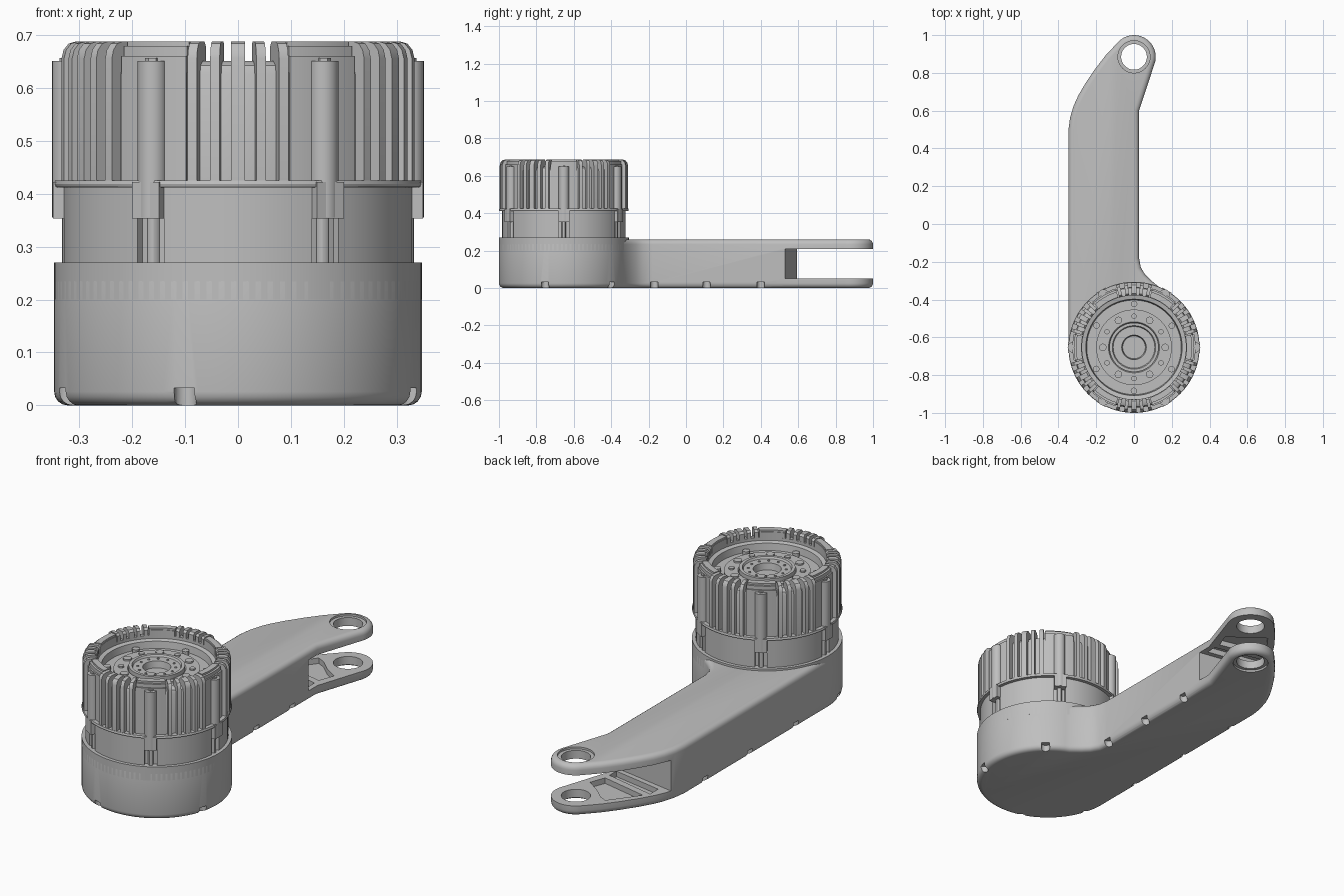
import bpy, bmesh, math
from math import sin, cos, pi, radians
from mathutils import Vector

cube = bpy.data.objects.get("Cube")
if cube:
    bpy.data.objects.remove(cube, do_unlink=True)

AXIS_Y = -0.653      # motor axis
EYE_Y = 0.885        # fork eye axis
R = 0.347            # base drum radius

metal = bpy.data.materials.new("grey metal")
metal.use_nodes = True
colour = (0.52, 0.52, 0.52, 1)
metal.diffuse_color = colour
metal.node_tree.nodes["Principled BSDF"].inputs["Base Color"].default_value = colour


def finish(bm, name, y=0.0):
    bmesh.ops.recalc_face_normals(bm, faces=bm.faces)
    mesh = bpy.data.meshes.new(name)
    bm.to_mesh(mesh)
    bm.free()
    mesh.materials.append(metal)
    ob = bpy.data.objects.new(name, mesh)
    ob.location.y = y
    bpy.context.collection.objects.link(ob)
    return ob


def smooth(ob):
    bpy.ops.object.select_all(action='DESELECT')
    ob.select_set(True)
    bpy.context.view_layer.objects.active = ob
    bpy.ops.object.shade_smooth_by_angle(angle=radians(30))


def extrude(bm, points, vec):
    """Solid from a planar polygon pushed along vec."""
    low = [bm.verts.new(p) for p in points]
    high = [bm.verts.new(Vector(p) + Vector(vec)) for p in points]
    bm.faces.new(low)
    bm.faces.new(high)
    n = len(low)
    for i in range(n):
        bm.faces.new((low[i], low[(i + 1) % n], high[(i + 1) % n], high[i]))


def prism(bm, points, z0, z1):
    extrude(bm, [(x, y, z0) for x, y in points], (0, 0, z1 - z0))


def arc(x, y, r, a0, a1, n):
    return [(x + r * cos(radians(a0 + (a1 - a0) * i / n)),
             y + r * sin(radians(a0 + (a1 - a0) * i / n))) for i in range(n + 1)]


def disc(bm, x, y, r, z0, z1, n=24):
    prism(bm, arc(x, y, r, 0, 360, n)[:-1], z0, z1)


def sector(bm, r0, r1, mid, half, z0, z1):
    prism(bm, arc(0, 0, r1, mid - half, mid + half, 10) +
          arc(0, 0, r0, mid + half, mid - half, 10), z0, z1)


def radial_plate(bm, profile, angle, width):
    """Upright plate with an (r, z) profile, standing along a radius."""
    a = radians(angle)
    out, side = Vector((cos(a), sin(a), 0)), Vector((-sin(a), cos(a), 0))
    pts = [out * r + side * (-width / 2) + Vector((0, 0, z)) for r, z in profile]
    extrude(bm, pts, side * width)


def lathe(name, profile, n=96):
    bm = bmesh.new()
    verts = [bm.verts.new((r, 0, z)) for r, z in profile]
    edges = [bm.edges.new(pair) for pair in zip(verts, verts[1:])]
    bmesh.ops.spin(bm, geom=verts + edges, axis=(0, 0, 1), cent=(0, 0, 0),
                   angle=2 * pi, steps=n)
    bmesh.ops.remove_doubles(bm, verts=bm.verts, dist=1e-5)
    return finish(bm, name, AXIS_Y)


# Arm slab: round base, straight beam and curved eye end
outline = arc(0, AXIS_Y, R, 180, 428, 64)
outline += [(0.088, -0.297), (0.058, -0.267), (0.036, -0.23), (0.027, -0.18),
            (0.027, 0.6)]
outline += arc(0, EYE_Y, 0.115, -22, 138, 28)
outline += [(-0.15, 0.893), (-0.21, 0.815), (-0.26, 0.74), (-0.295, 0.68),
            (-0.32, 0.625), (-0.338, 0.565), (-0.347, 0.5)]
bm = bmesh.new()
prism(bm, outline, 0, 0.26)
arm = finish(bm, "arm")
bevel = arm.modifiers.new("edge", 'BEVEL')
bevel.width, bevel.segments = 0.026, 4
bevel.limit_method, bevel.angle_limit = 'ANGLE', radians(60)

# Fork slot, plate pockets, eye bores and edge notches
cutters = []
bm = bmesh.new()
prism(bm, [(0.3, 0.482), (0.3, 1.2), (-0.6, 1.2), (-0.6, 0.64)], 0.052, 0.208)
cutters.append(finish(bm, "slot_cutter"))
bm = bmesh.new()
prism(bm, [(-0.27, 0.61), (0.0, 0.56), (0.0, 0.615), (-0.27, 0.675)], 0.024, 0.236)
prism(bm, [(-0.25, 0.705), (0.0, 0.65), (0.03, 0.73), (-0.04, 0.775), (-0.1, 0.83),
           (-0.14, 0.85)], 0.024, 0.236)
cutters.append(finish(bm, "pocket_cutter"))
bm = bmesh.new()
disc(bm, 0, EYE_Y, 0.068, -0.1, 0.4, 48)
cutters.append(finish(bm, "eye_cutter"))
bm = bmesh.new()
disc(bm, 0, EYE_Y, 0.085, -0.1, 0.01, 48)
disc(bm, 0, EYE_Y, 0.085, 0.25, 0.4, 48)
cutters.append(finish(bm, "eye_rim_cutter"))
bm = bmesh.new()
notches = [(0.02, y) for y in (-0.17, 0.11, 0.4)]
notches += [(-0.34, y) for y in (-0.39, -0.02, 0.34)]
notches += [((R - 0.007) * cos(radians(a)), AXIS_Y + (R - 0.007) * sin(radians(a)))
            for a in (48, -17, 253, 197)]
for x, y in notches:
    disc(bm, x, y, 0.021, -0.1, 0.033, 16)
cutters.append(finish(bm, "notch_cutter"))
for c in cutters:
    c.hide_render = True
    cut = arm.modifiers.new(c.name, 'BOOLEAN')
    cut.operation, cut.solver, cut.object = 'DIFFERENCE', 'EXACT', c
bpy.context.view_layer.update()
arm_mesh = bpy.data.meshes.new_from_object(
    arm.evaluated_get(bpy.context.evaluated_depsgraph_get()))
arm.modifiers.clear()
arm.data = arm_mesh
for c in cutters:
    bpy.data.objects.remove(c, do_unlink=True)
smooth(arm)

# Base drum top
smooth(lathe("base_drum", [(0, 0.2), (R, 0.2), (R, 0.27), (0, 0.27)]))

# Motor housing with its stepped, recessed face
smooth(lathe("motor_housing", [
    (0, 0.26), (0.314, 0.26), (0.314, 0.41), (0.345, 0.412), (0.347, 0.418),
    (0.345, 0.425), (0.32, 0.425), (0.32, 0.625), (0.314, 0.642), (0.3, 0.65),
    (0.275, 0.65), (0.275, 0.635), (0.255, 0.63), (0.25, 0.595), (0.2, 0.595),
    (0.2, 0.612), (0.135, 0.612), (0.13, 0.605), (0.13, 0.628), (0.115, 0.628),
    (0.11, 0.618), (0.065, 0.618), (0.06, 0.585), (0, 0.585)]))

# Cooling fins in six groups of five
bm = bmesh.new()
fin = [(0.275, 0.42), (0.343, 0.42), (0.343, 0.655), (0.339, 0.671),
       (0.329, 0.683), (0.315, 0.687), (0.285, 0.687), (0.275, 0.677)]
for group in range(30, 390, 60):
    for step in range(-2, 3):
        radial_plate(bm, fin, group + step * 7.3, 0.027 if step == 0 else 0.018)
smooth(finish(bm, "cooling_fins", AXIS_Y))

# Raised rim blocks, bolt columns and lugs between the fin groups
rim, columns, panels = bmesh.new(), bmesh.new(), bmesh.new()
for a in range(0, 360, 60):
    sector(rim, 0.275, 0.326, a, 12.5, 0.42, 0.66)
    sector(rim, 0.275, 0.319, a, 12.5, 0.66, 0.678)
    sector(rim, 0.278, 0.308, a, 12.5, 0.678, 0.687)
    x, y = 0.323 * cos(radians(a)), 0.323 * sin(radians(a))
    disc(columns, x, y, 0.028, 0.355, 0.65, 20)
    disc(columns, x, y, 0.014, 0.65, 0.656, 6)
    radial_plate(columns, [(0.3, 0.353), (0.349, 0.353), (0.349, 0.422), (0.3, 0.422)],
                 a, 0.058)
    disc(columns, x * 0.99, y * 0.99, 0.012, 0.27, 0.36, 12)
    sector(panels, 0.3, 0.33, a + 30, 25, 0.265, 0.411)
smooth(finish(rim, "rim_blocks", AXIS_Y))
smooth(finish(columns, "bolt_columns", AXIS_Y))
smooth(finish(panels, "neck_panels", AXIS_Y))

# Face bolts and hub ring
bm = bmesh.new()
for i in range(12):
    a = radians(i * 30)
    disc(bm, 0.165 * cos(a), 0.165 * sin(a), 0.014 if i % 2 else 0.02, 0.6, 0.62, 12)
    if i % 2 == 0:
        disc(bm, 0.23 * cos(a + 0.52), 0.23 * sin(a + 0.52), 0.017, 0.59, 0.615, 12)
    disc(bm, 0.088 * cos(a), 0.088 * sin(a), 0.006, 0.61, 0.622, 8)
smooth(finish(bm, "face_bolts", AXIS_Y))
